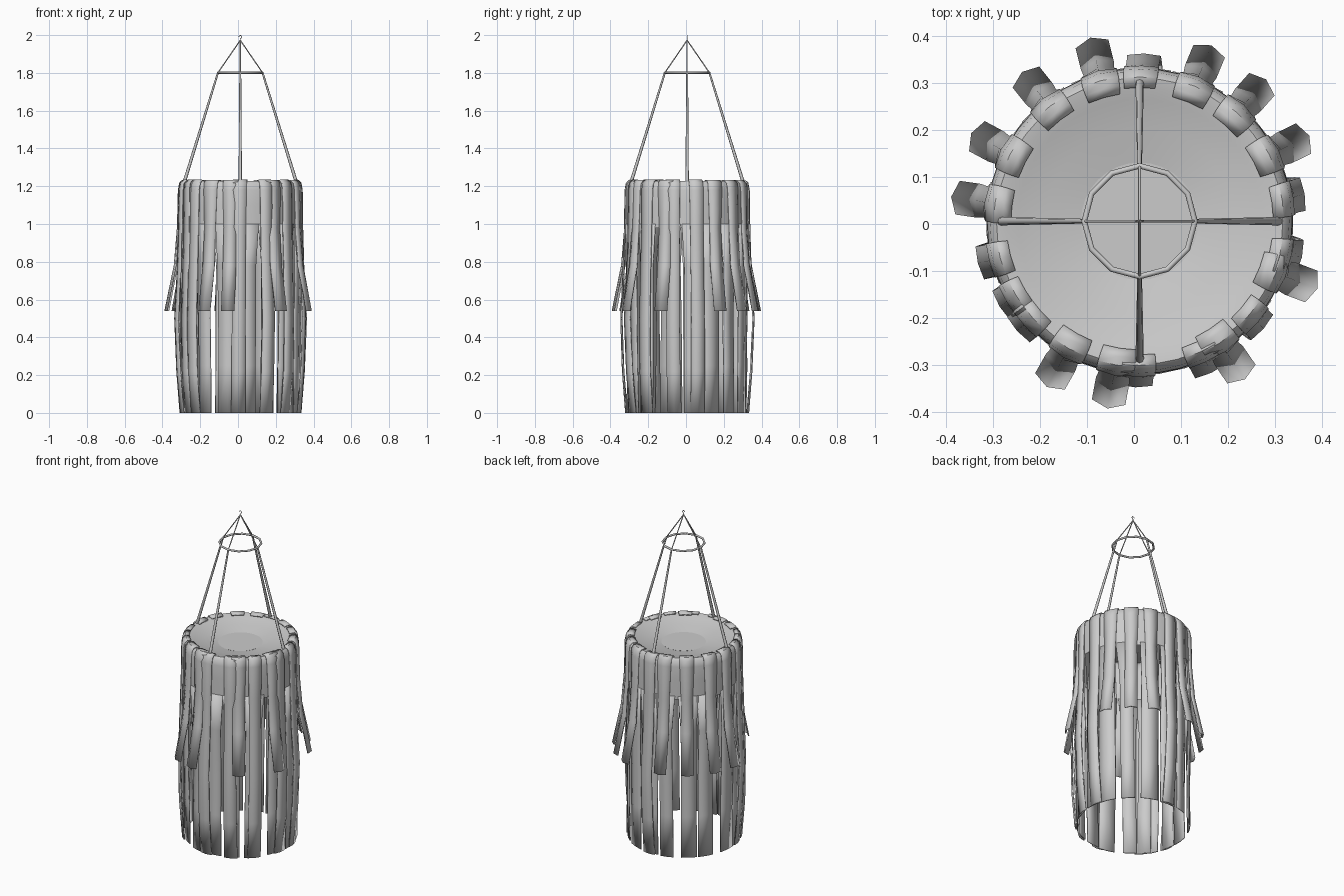
import bpy, bmesh, math, random
from mathutils import Vector

if "Cube" in bpy.data.objects:
    bpy.data.objects.remove(bpy.data.objects["Cube"])

random.seed(11)
CX, CY = 0.012, 0.006      # axis of the hanging frame and drum


def smooth(ob, angle):
    for o in bpy.context.selected_objects:
        o.select_set(False)
    ob.select_set(True)
    bpy.context.view_layer.objects.active = ob
    bpy.ops.object.shade_smooth_by_angle(angle=math.radians(angle))


def finish(bm, name, angle=40, thick=0):
    me = bpy.data.meshes.new(name)
    bm.to_mesh(me)
    bm.free()
    ob = bpy.data.objects.new(name, me)
    bpy.context.collection.objects.link(ob)
    ob.location = (CX, CY, 0)
    if thick:
        mod = ob.modifiers.new("thickness", 'SOLIDIFY')
        mod.thickness = thick
        mod.offset = 0
    smooth(ob, angle)
    return ob


def lathe(name, profile, n, cap=False):
    bm = bmesh.new()
    rows = [[bm.verts.new((r * math.cos(2 * math.pi * i / n), r * math.sin(2 * math.pi * i / n), z))
             for i in range(n)] for r, z in profile]
    for a, b in zip(rows, rows[1:]):
        for i in range(n):
            j = (i + 1) % n
            bm.faces.new((b[i], b[j], a[j], a[i]))
    if cap:
        bm.faces.new(rows[0])
    return finish(bm, name)


def strip(bm, deg, rows, lean=0.0, crown=0.0):
    """Hanging strip, three points wide; rows are (radius, height, half width)."""
    grid = []
    for k, (r, z, hw) in enumerate(rows):
        f = k / (len(rows) - 1)
        a0 = math.radians(deg + lean * f)
        line = []
        for c in (-1, 0, 1):
            a = a0 + c * hw / r
            q = r - crown * f * f * abs(c)
            line.append(bm.verts.new((q * math.cos(a), q * math.sin(a), z)))
        grid.append(line)
    for p, q in zip(grid, grid[1:]):
        for c in range(2):
            bm.faces.new((q[c], q[c + 1], p[c + 1], p[c]))


def rod(bm, a, b, ra, rb, n=8):
    a, b = Vector(a), Vector(b)
    rot = (b - a).to_track_quat('Z', 'Y')
    ends = [[bm.verts.new(p + rot @ Vector((r * math.cos(2 * math.pi * i / n),
                                            r * math.sin(2 * math.pi * i / n), 0)))
             for i in range(n)] for p, r in ((a, ra), (b, rb))]
    for i in range(n):
        j = (i + 1) % n
        bm.faces.new((ends[0][i], ends[0][j], ends[1][j], ends[1][i]))
    bm.faces.new(ends[0][::-1])
    bm.faces.new(ends[1])


# drum top: shallow cone with rounded rim, short upper band, flat centre disc
lathe("drum_top", [(0.118, 1.186), (0.20, 1.202), (0.26, 1.216), (0.285, 1.224), (0.305, 1.227),
                   (0.319, 1.215), (0.325, 1.18), (0.326, 1.10), (0.326, 0.98)], 48)
lathe("centre_disc", [(0.125, 1.188), (0.124, 1.187)], 32, True)

# inner long fringe, nearly straight down to the floor
bm = bmesh.new()
N = 17
for i in range(N):
    w = random.choice((0.038, 0.044, 0.05))
    strip(bm, 3 + 360 * i / N + random.uniform(-3, 3),
          [(0.325, 1.0, 0.058), (0.322, 0.78, w), (0.318 + random.uniform(-0.008, 0.006), 0.5, w),
           (0.316, 0.25, w), (random.uniform(0.311, 0.322), 0.0, w)], random.uniform(-3, 3))
finish(bm, "inner_long_fringe", thick=0.006)

# outer long fringe: strips folded over the rim that bow outward halfway down
bm = bmesh.new()
for deg in (90, 8, -14, -40, -65, -90, -138, 211, 195):
    bow = random.uniform(0.346, 0.354)
    strip(bm, deg, [(0.285, 1.228, 0.033), (0.306, 1.231, 0.036), (0.321, 1.217, 0.037),
                    (0.328, 1.18, 0.037), (0.331, 0.98, 0.035), (0.338, 0.76, 0.035),
                    (bow, 0.5, 0.036), (0.342, 0.22, 0.037), (0.325, 0.0, 0.038)],
          random.uniform(-2, 2), 0.004)
finish(bm, "outer_long_fringe", thick=0.007)

# short outer fringe: folded over the rim, hanging down and flaring outward
bm = bmesh.new()
for deg in (173.5, 153, 128, 106, 68, 48, 27.5, -21, -57, -99, -119):
    strip(bm, deg, [(0.275, 1.225, 0.035), (0.292, 1.23, 0.038), (0.309, 1.23, 0.04),
                    (0.322, 1.216, 0.04), (0.329, 1.18, 0.04), (0.334, 0.98, 0.033),
                    (0.351, 0.78, 0.036), (0.401, 0.54, 0.036)], random.uniform(-1, 1), 0.012)
finish(bm, "short_fringe", thick=0.008)

# suspension ring
bpy.ops.mesh.primitive_torus_add(major_segments=12, minor_segments=8, major_radius=0.118,
                                 minor_radius=0.006, location=(CX, CY, 1.801))
bpy.context.object.name = "suspension_ring"
smooth(bpy.context.object, 60)

# four hanger rods and four upper wires
rods, wires = bmesh.new(), bmesh.new()
for k in range(4):
    c, s = math.cos(k * math.pi / 2), math.sin(k * math.pi / 2)
    rod(rods, (0.297 * c, 0.297 * s, 1.22), (0.118 * c, 0.118 * s, 1.801), 0.009, 0.005)
    rod(wires, (0.118 * c, 0.118 * s, 1.801), (0, 0, 1.973), 0.003, 0.003)
finish(rods, "hanger_rods", 60)
finish(wires, "upper_wires", 60)

# hook at the very top
cu = bpy.data.curves.new("hook", 'CURVE')
cu.dimensions = '3D'
cu.bevel_depth = 0.002
cu.bevel_resolution = 1
pts = [(0, 1.968), (0, 1.98)] + [(0.008 * math.cos(t), 1.99 + 0.008 * math.sin(t))
                                for t in [math.radians(-70 + 50 * i) for i in range(6)]]
sp = cu.splines.new('POLY')
sp.points.add(len(pts) - 1)
for p, (x, z) in zip(sp.points, pts):
    p.co = (x, 0, z, 1)
hook = bpy.data.objects.new("hook", cu)
hook.location = (CX, CY, 0)
bpy.context.collection.objects.link(hook)
